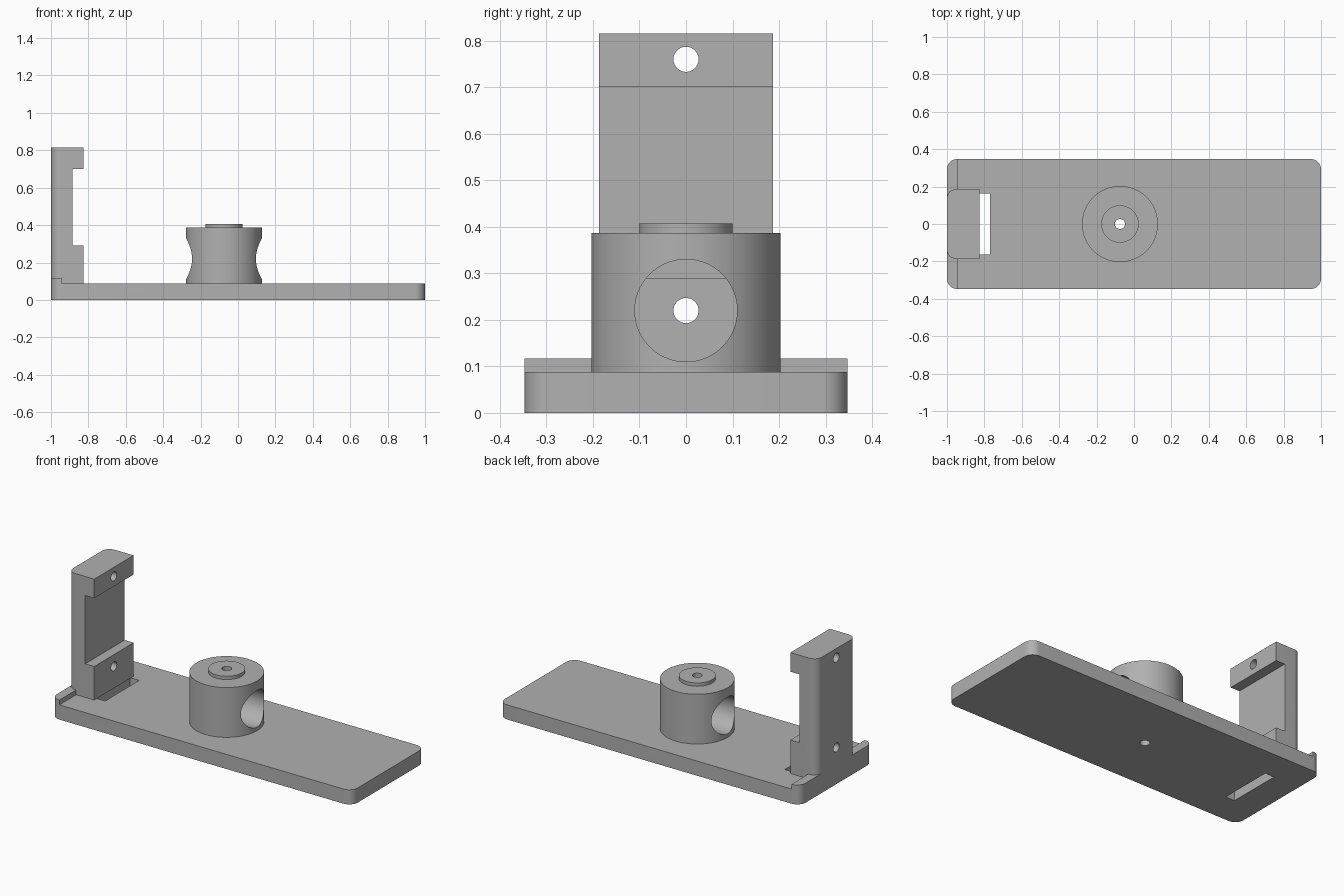
import bpy, bmesh
from mathutils import Matrix

if "Cube" in bpy.data.objects:
    bpy.data.objects.remove(bpy.data.objects["Cube"])

grey = bpy.data.materials.new("plain grey")
grey.use_nodes = True
colour = (0.44, 0.44, 0.44, 1)
grey.diffuse_color = colour
grey.node_tree.nodes["Principled BSDF"].inputs["Base Color"].default_value = colour

HUB_X, HOLE_R, BORE_Z = -0.075, 0.027, 0.22
FLOOR, LIP_TOP, LIP_X = 0.088, 0.117, -0.945


def make(name, bm):
    bmesh.ops.recalc_face_normals(bm, faces=bm.faces)
    mesh = bpy.data.meshes.new(name)
    bm.to_mesh(mesh)
    bm.free()
    obj = bpy.data.objects.new(name, mesh)
    bpy.context.collection.objects.link(obj)
    mesh.materials.append(grey)
    return obj


def prism(name, points, depth, axis, rounded=None, radius=0.055):
    """Extrude a profile; rounded(edge) picks the edges to fillet."""
    bm = bmesh.new()
    face = bm.faces.new([bm.verts.new(p) for p in points])
    ext = bmesh.ops.extrude_face_region(bm, geom=[face])
    verts = [v for v in ext["geom"] if isinstance(v, bmesh.types.BMVert)]
    bmesh.ops.translate(bm, verts=verts, vec=[depth * a for a in axis])
    if rounded:
        edges = [e for e in bm.edges if rounded(e)]
        bmesh.ops.bevel(bm, geom=edges, offset=radius, segments=10,
                        profile=0.5, affect='EDGES')
    return make(name, bm)


def box(name, x, y, z, **kw):
    corners = [(x[0], y[0], z[0]), (x[1], y[0], z[0]),
               (x[1], y[1], z[0]), (x[0], y[1], z[0])]
    return prism(name, corners, z[1] - z[0], (0, 0, 1), **kw)


def rod(name, radius, start, end, x=0.0, z=0.0, along_x=False, sides=96):
    """Cylinder running along z, or along x when along_x is set."""
    bm = bmesh.new()
    mid = (start + end) / 2
    place = Matrix.Translation((mid, 0, z) if along_x else (x, 0, mid))
    if along_x:
        place = place @ Matrix.Rotation(1.5707963, 4, 'Y')
    bmesh.ops.create_cone(bm, cap_ends=True, segments=sides, radius1=radius,
                          radius2=radius, depth=end - start, matrix=place)
    return make(name, bm)


def combine(obj, other, operation='DIFFERENCE'):
    mod = obj.modifiers.new("combine", 'BOOLEAN')
    mod.object, mod.operation, mod.solver = other, operation, 'EXACT'
    bpy.context.view_layer.objects.active = obj
    bpy.ops.object.modifier_apply(modifier=mod.name)
    bpy.data.objects.remove(other)


def vertical(edge):
    a, b = (v.co for v in edge.verts)
    return abs(a.z - b.z) > 0.01 and (a.xy - b.xy).length < 0.001


# Base plate with a raised lip, a slot and a centre hole
base = box("base_plate", (-1, 1), (-0.347, 0.347), (0, LIP_TOP), rounded=vertical)
combine(base, box("lip_cutter", (LIP_X, 1.2), (-0.5, 0.5), (FLOOR, 0.3)))
combine(base, box("slot_cutter", (-0.83, -0.77), (-0.162, 0.162), (-0.1, 0.3)))
combine(base, rod("hole_cutter", HOLE_R, -0.1, 0.3, x=HUB_X, sides=40))

# Upright bracket with two jaws, rounded on its outer corners
profile = [(-1, LIP_TOP), (LIP_X, LIP_TOP), (LIP_X, FLOOR), (-0.825, FLOOR),
           (-0.825, 0.29), (-0.885, 0.29), (-0.885, 0.70), (-0.825, 0.70),
           (-0.825, 0.815), (-1, 0.815)]
bracket = prism("upright_bracket", [(x, -0.187, z) for x, z in profile], 0.374,
                (0, 1, 0), radius=0.05,
                rounded=lambda e: vertical(e) and e.verts[0].co.x < -0.99)
for height in (BORE_Z, 0.76):
    combine(bracket, rod("bolt_cutter", HOLE_R, -1.2, -0.7, z=height,
                         along_x=True, sides=40))

# Round hub with a raised cap, a wide cross bore and a centre hole
hub = rod("hub", 0.203, FLOOR, 0.387, x=HUB_X, sides=128)
combine(hub, rod("hub_cap", 0.10, 0.3, 0.407, x=HUB_X), 'UNION')
combine(hub, rod("bore_cutter", 0.11, -0.5, 0.4, z=BORE_Z, along_x=True))
combine(hub, rod("pin_cutter", HOLE_R, 0, 0.6, x=HUB_X, sides=40))

# Smooth the curved walls and keep the edges crisp
for obj in (base, bracket, hub):
    bpy.ops.object.select_all(action='DESELECT')
    obj.select_set(True)
    bpy.context.view_layer.objects.active = obj
    bpy.ops.object.shade_smooth_by_angle(angle=0.5)
